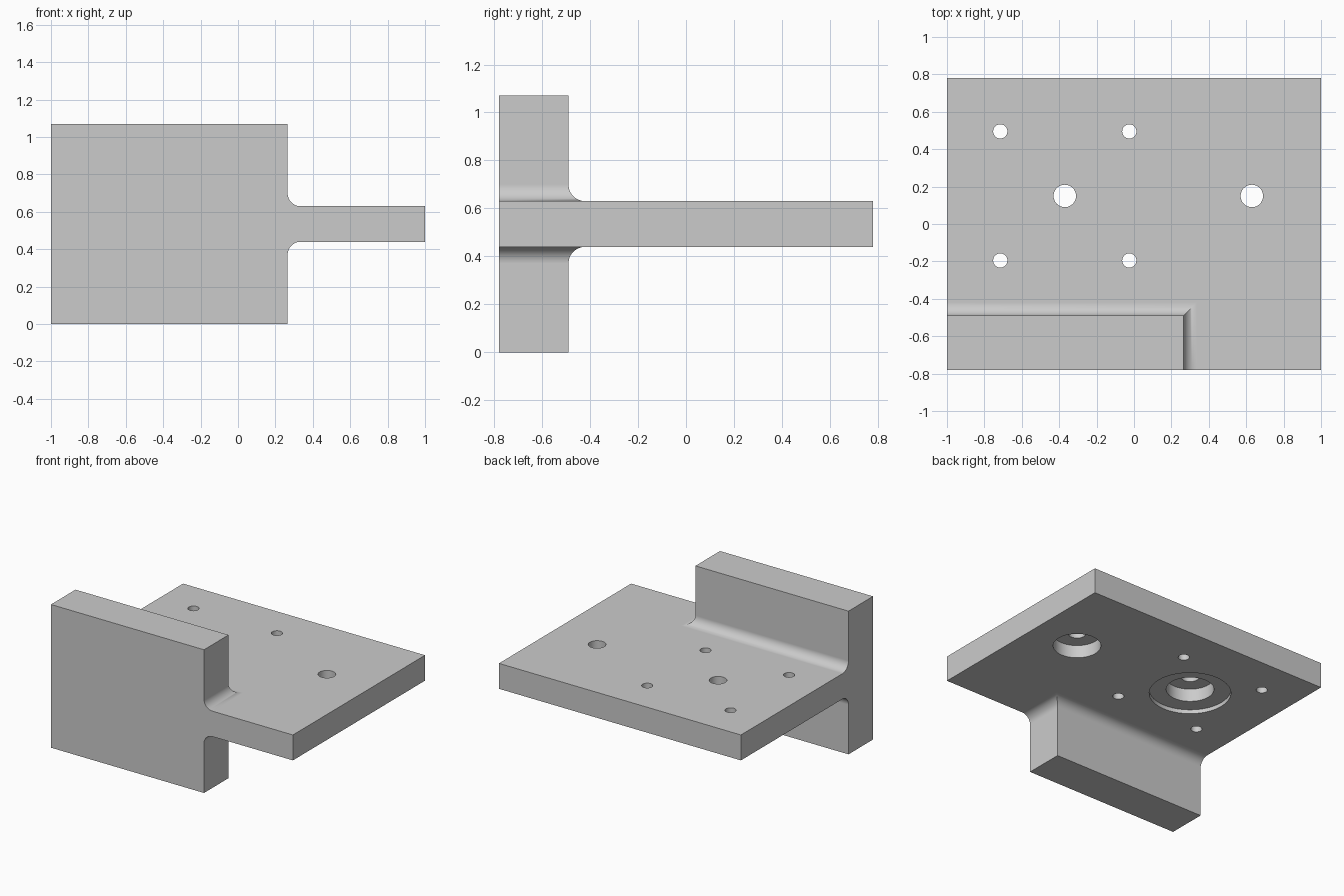
import bpy, bmesh, math

cube = bpy.data.objects.get("Cube")
if cube:
    bpy.data.objects.remove(cube, do_unlink=True)

grey = bpy.data.materials.new("plain grey")
grey.use_nodes = True
colour = (0.6, 0.6, 0.6, 1)
grey.diffuse_color = colour
grey.node_tree.nodes["Principled BSDF"].inputs["Base Color"].default_value = colour

LEFT, FRONT, BACK = -1.0, -0.78, 0.78
PLATE_LOW, PLATE_HIGH, TOP = 0.44, 0.63, 1.07
FILLET, STEPS = 0.07, 12


def add_object(name, bm):
    bmesh.ops.recalc_face_normals(bm, faces=bm.faces)
    mesh = bpy.data.meshes.new(name)
    bm.to_mesh(mesh)
    bm.free()
    mesh.materials.append(grey)
    obj = bpy.data.objects.new(name, mesh)
    bpy.context.collection.objects.link(obj)
    return obj


def stack(name, layers):
    """Box built from rectangles (x_max, y_max, z) sharing the front left corner."""
    bm = bmesh.new()
    rings = [[bm.verts.new((x, y, z)) for x, y in
              ((LEFT, FRONT), (xm, FRONT), (xm, ym), (LEFT, ym))]
             for xm, ym, z in layers]
    for a, b in zip(rings, rings[1:]):
        for i in range(4):
            j = (i + 1) % 4
            bm.faces.new((a[i], a[j], b[j], b[i]))
    bm.faces.new(rings[0])
    bm.faces.new(rings[-1])
    return add_object(name, bm)


def drill(name, x, y, radius, low, high):
    bm = bmesh.new()
    bmesh.ops.create_cone(bm, cap_ends=True, segments=48, radius1=radius,
                          radius2=radius, depth=high - low)
    bmesh.ops.translate(bm, verts=bm.verts, vec=(x, y, (low + high) / 2))
    return add_object(name, bm)


def combine(target, tool, operation):
    mod = target.modifiers.new(operation.lower(), "BOOLEAN")
    mod.operation, mod.solver, mod.object = operation, "EXACT", tool
    bpy.context.view_layer.objects.active = target
    bpy.ops.object.modifier_apply(modifier=mod.name)
    bpy.data.objects.remove(tool, do_unlink=True)


# Flat mounting plate
plate = stack("mounting_plate", [(1, BACK, PLATE_LOW), (1, BACK, PLATE_HIGH)])

# Upright block, flaring into the plate with mitred fillets above and below
flare = []
for i in range(STEPS + 1):
    a = math.pi / 2 * i / STEPS
    flare.append((FILLET * (1 - math.cos(a)), FILLET * (1 - math.sin(a))))
offsets = [(0, 0)] + [(d, PLATE_LOW - h) for d, h in flare]
offsets += [(d, PLATE_HIGH + h) for d, h in reversed(flare)] + [(0, TOP)]
block = stack("upright_block", [(0.265 + d, -0.49 + d, z) for d, z in offsets])
combine(plate, block, "UNION")

# Four small through holes
for x in (-0.715, -0.025):
    for y in (-0.195, 0.495):
        combine(plate, drill("small_hole", x, y, 0.038, 0.3, 0.8), "DIFFERENCE")

# Two large holes counterbored from below, one with a wide shallow recess
for x, recess in ((-0.37, 0.03), (0.63, 0)):
    combine(plate, drill("large_hole", x, 0.15, 0.06, 0.3, 0.8), "DIFFERENCE")
    combine(plate, drill("counterbore", x, 0.15, 0.162, 0.3,
                         PLATE_LOW + 0.095 + recess), "DIFFERENCE")
    if recess:
        combine(plate, drill("shallow_recess", x, 0.15, 0.277, 0.3,
                             PLATE_LOW + recess), "DIFFERENCE")

# Smooth fillets and bores, crisp edges elsewhere
bpy.ops.object.select_all(action="DESELECT")
plate.select_set(True)
bpy.context.view_layer.objects.active = plate
bpy.ops.object.shade_smooth_by_angle(angle=math.radians(30))
weighted = plate.modifiers.new("even shading", "WEIGHTED_NORMAL")
weighted.keep_sharp = True
plate.name = "bracket_body"
